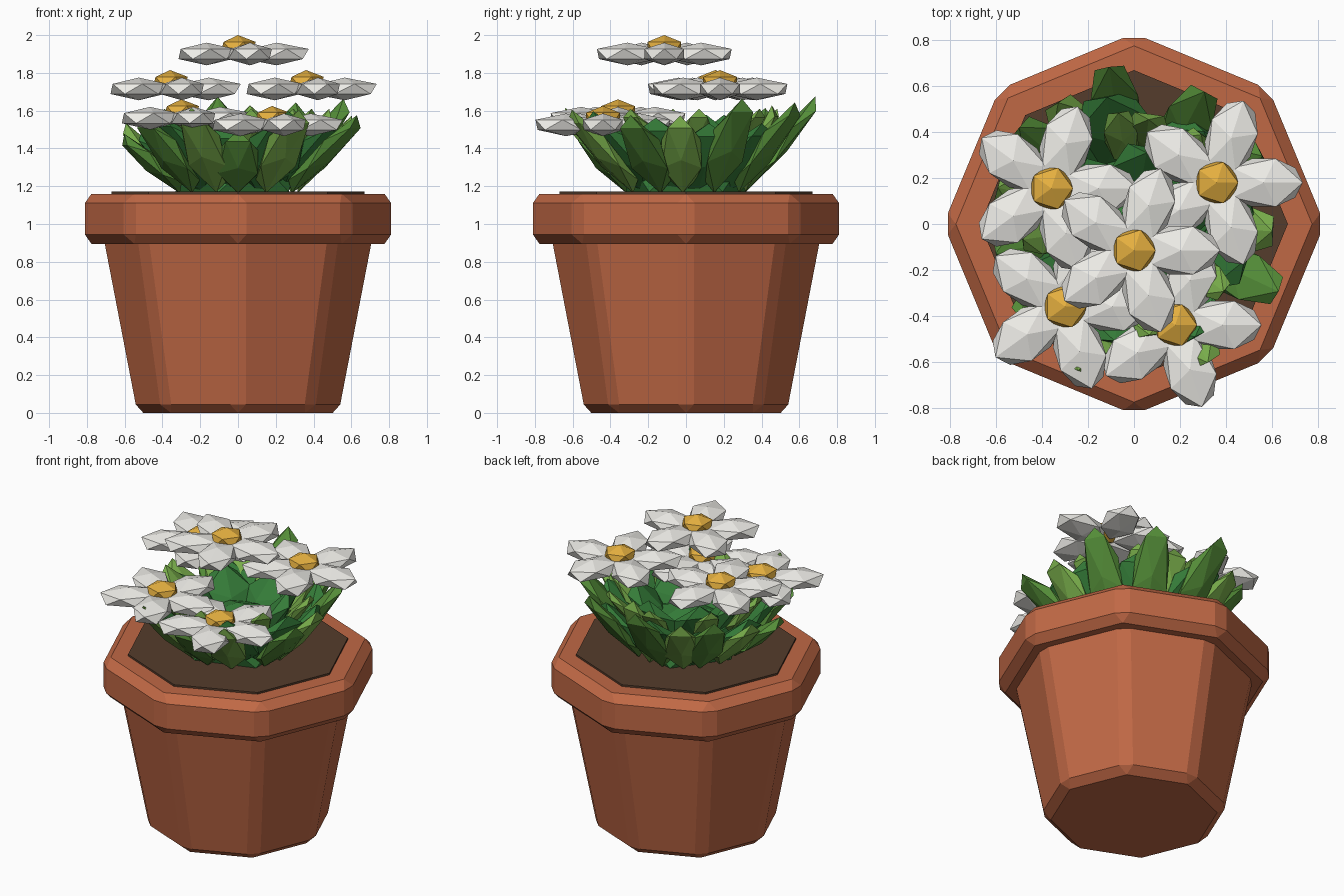
import bpy, math, random
from mathutils import Vector, Matrix

if "Cube" in bpy.data.objects:
    bpy.data.objects.remove(bpy.data.objects["Cube"])

random.seed(4)


def material(name, rgb):
    m = bpy.data.materials.new(name)
    m.diffuse_color = (*rgb, 1)
    m.use_nodes = True
    m.node_tree.nodes["Principled BSDF"].inputs["Base Color"].default_value = m.diffuse_color
    return m


clay = material("terracotta", (0.53, 0.14, 0.06))
earth = material("earth", (0.09, 0.045, 0.025))
white = material("petal_white", (0.85, 0.84, 0.8))
yellow = material("pollen_yellow", (0.78, 0.43, 0.05))
greens = [material("leaf_dark", (0.035, 0.20, 0.04)),
          material("leaf_mid", (0.09, 0.27, 0.04)),
          material("leaf_light", (0.19, 0.42, 0.07))]


def octagon(name, r0, r1, z0, z1, mat, bevel):
    bpy.ops.mesh.primitive_cone_add(vertices=8, radius1=r0, radius2=r1, depth=z1 - z0,
                                    location=(0, 0, (z0 + z1) / 2))
    o = bpy.context.object
    o.name = name
    o.data.materials.append(mat)
    if bevel:
        b = o.modifiers.new("bevel", 'BEVEL')
        b.width = bevel
        b.segments = 1
        b.limit_method = 'NONE'
    return o


def blob(name, matrix, mat):
    bpy.ops.mesh.primitive_ico_sphere_add(subdivisions=1, radius=1)
    o = bpy.context.object
    o.name = name
    o.data.transform(matrix)
    o.data.materials.append(mat)
    return o


def leaf(name, deg, base, tip, width, thick, mat):
    # flattened low-poly blob stretched from base (r, z) to tip (r, z)
    a = math.radians(deg)
    out, side = Vector((math.cos(a), math.sin(a), 0)), Vector((-math.sin(a), math.cos(a), 0))
    p0 = out * base[0] + Vector((0, 0, base[1]))
    p1 = out * tip[0] + Vector((0, 0, tip[1]))
    axis = (p1 - p0).normalized()
    rot = Matrix((axis, side, axis.cross(side))).transposed().to_4x4()
    size = Matrix.Diagonal(((p1 - p0).length / 1.79, width / 1.7, thick, 1))
    blob(name, Matrix.Translation((p0 + p1) / 2) @ rot @ size, mat)


# pot
octagon("pot_body", 0.55, 0.735, 0, 0.96, clay, 0.045)
octagon("pot_rim", 0.83, 0.83, 0.895, 1.16, clay, 0.05)
octagon("soil", 0.67, 0.67, 1.10, 1.172, earth, 0)

# leafy mound
blob("leaf_core", Matrix.Translation((0, 0, 1.26)) @ Matrix.Diagonal((0.37, 0.37, 0.2, 1)), greens[0])

# inner upright leaves
for i in range(6):
    leaf("inner_leaf", i * 60 + 20, (0.08, 1.2), (0.34, 1.56), 0.28, 0.07, greens[0])

# broad dark leaves
for i in range(9):
    leaf("broad_leaf", i * 40 + 17 + random.uniform(-6, 6), (0.22, 1.17),
         (random.uniform(0.52, 0.6), random.uniform(1.46, 1.6)), 0.33, 0.06, greens[0])

# outer leaves: angle, tip radius, tip height, shade
outer = [(-3, 0.62, 1.56, 2), (28, 0.65, 1.65, 1), (62, 0.67, 1.63, 1), (82, 0.48, 1.62, 2),
         (99, 0.71, 1.66, 1), (122, 0.64, 1.58, 2), (140, 0.67, 1.6, 1), (165, 0.63, 1.52, 2),
         (192, 0.63, 1.46, 1), (220, 0.66, 1.56, 1), (249, 0.70, 1.6, 2), (270, 0.58, 1.48, 1),
         (298, 0.70, 1.59, 2), (335, 0.71, 1.56, 1)]
for deg, r, z, shade in outer:
    leaf("outer_leaf", deg, (0.30, 1.18), (r, z), 0.21, 0.05, greens[shade])

# small light leaves filling gaps
for i in range(8):
    leaf("small_leaf", i * 45 + 8, (0.28, 1.34), (0.5, 1.6), 0.15, 0.035, greens[2])

# five-petalled flowers
flowers = [(0, -0.115, 1.90), (-0.36, 0.155, 1.715), (0.36, 0.18, 1.715),
           (-0.30, -0.36, 1.56), (0.18, -0.44, 1.525)]
petal_shape = Matrix.Translation((0.205, 0, 0)) @ Matrix.Diagonal((0.19, 0.123, 0.06, 1))
for p in flowers:
    place = Matrix.Translation(p)
    for k in range(5):
        blob("petal", place @ Matrix.Rotation(math.radians(72 * k), 4, 'Z') @ petal_shape, white)
    blob("flower_centre", place @ Matrix.Translation((0, 0, 0.035)) @
         Matrix.Diagonal((0.105, 0.105, 0.065, 1)), yellow)
